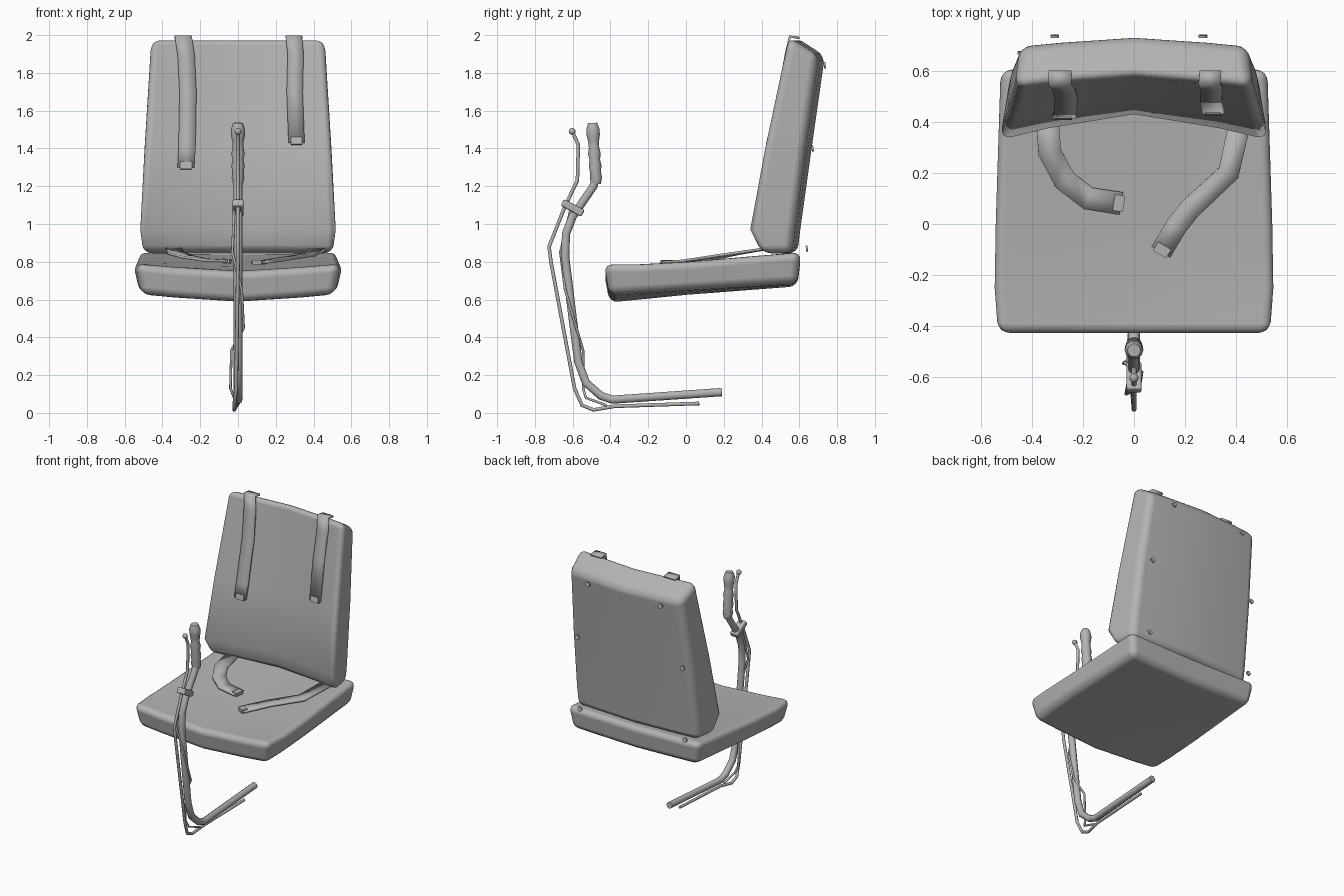
import bpy, bmesh, math
from mathutils import Vector

if "Cube" in bpy.data.objects:
    bpy.data.objects.remove(bpy.data.objects["Cube"], do_unlink=True)

grey = bpy.data.materials.new("plain_grey")
grey.use_nodes = True
tone = (0.45, 0.45, 0.45, 1)
grey.diffuse_color = tone
grey.node_tree.nodes["Principled BSDF"].inputs["Base Color"].default_value = tone


def add_object(name, data):
    obj = bpy.data.objects.new(name, data)
    bpy.context.scene.collection.objects.link(obj)
    data.materials.append(grey)
    return obj


def add_mesh(name, bm, smooth=True):
    bmesh.ops.recalc_face_normals(bm, faces=bm.faces[:])
    mesh = bpy.data.meshes.new(name)
    for face in bm.faces:
        face.smooth = smooth
    bm.to_mesh(mesh)
    bm.free()
    return add_object(name, mesh)


def add_bevel(obj, width, segments):
    mod = obj.modifiers.new("rounded_edges", "BEVEL")
    mod.width = width
    mod.segments = segments
    mod.limit_method = "ANGLE"
    mod.angle_limit = math.radians(37)
    mod.harden_normals = True


def cushion(name, rows, dip_axis, round_width):
    """Padded block; each row has two faces of (half width, y, z, centre dip)."""
    columns = [(-1, 0), (-0.64, 0.45), (0, 1), (0.64, 0.45), (1, 0)]
    axis = Vector(dip_axis)
    bm = bmesh.new()
    grid = [[[bm.verts.new(Vector((u * hw, y, z)) + axis * dip * d)
              for u, d in columns] for hw, y, z, dip in row] for row in rows]
    last = len(columns) - 1
    for r in range(len(rows) - 1):
        near, far = grid[r], grid[r + 1]
        for side in (0, 1):
            for c in range(last):
                bm.faces.new((near[side][c], near[side][c + 1],
                              far[side][c + 1], far[side][c]))
        for c in (0, last):
            bm.faces.new((near[0][c], near[1][c], far[1][c], far[0][c]))
    for row in (grid[0], grid[-1]):
        for c in range(last):
            bm.faces.new((row[0][c], row[0][c + 1], row[1][c + 1], row[1][c]))
    add_bevel(add_mesh(name, bm), round_width, 4)


def strap(name, points, width, side=None):
    """Thin webbing along a path, with a small buckle at its end."""
    pts = [Vector(p) for p in points]
    bm = bmesh.new()
    pairs = []
    for i, p in enumerate(pts):
        along = (pts[min(i + 1, len(pts) - 1)] - pts[max(i - 1, 0)]).normalized()
        across = side or along.cross(Vector((0, 0, 1))).normalized()
        pairs.append([bm.verts.new(p + across * s * width / 2) for s in (-1, 1)])
    for a, b in zip(pairs, pairs[1:]):
        bm.faces.new((a[0], a[1], b[1], b[0]))
    web = add_mesh(name, bm)
    mod = web.modifiers.new("thickness", "SOLIDIFY")
    mod.thickness = 0.014
    mod.offset = 0

    # buckle aligned with the last stretch of webbing
    along = (pts[-1] - pts[-2]).normalized()
    up = across.cross(along).normalized()
    bm = bmesh.new()
    bmesh.ops.create_cube(bm, size=1)
    for v in bm.verts:
        x, y, z = v.co
        v.co = (pts[-1] - along * 0.01 + across * x * width * 0.7
                + along * y * 0.04 + up * z * 0.024)
    add_mesh(name + "_buckle", bm, False)


def tube(name, points, radius):
    """Round bar; a fourth number on a point scales its thickness."""
    data = bpy.data.curves.new(name, "CURVE")
    data.dimensions = "3D"
    data.bevel_depth = radius
    data.bevel_resolution = 3
    data.use_fill_caps = True
    spline = data.splines.new("POLY")
    spline.points.add(len(points) - 1)
    for target, p in zip(spline.points, points):
        target.co = (p[0], p[1], p[2], 1)
        target.radius = p[3] if len(p) > 3 else 1
    add_object(name, data)


# seat cushion: top face then bottom face, front to back
cushion("seat_cushion", [
    ((0.54, -0.435, 0.79, 0.04), (0.51, -0.405, 0.625, 0.04)),
    ((0.555, -0.25, 0.79, 0.035), (0.52, -0.25, 0.635, 0.035)),
    ((0.55, 0, 0.802, 0.025), (0.52, 0, 0.65, 0.025)),
    ((0.53, 0.61, 0.852, 0.01), (0.50, 0.59, 0.685, 0.015)),
], (0, 0, -1), 0.045)

# backrest: front face then rear face, bottom to top
cushion("backrest", [
    ((0.51, 0.40, 0.845, 0.05), (0.48, 0.56, 0.845, 0.03)),
    ((0.525, 0.33, 0.97, 0.1), (0.485, 0.575, 0.97, 0.03)),
    ((0.50, 0.41, 1.4, 0.085), (0.475, 0.63, 1.4, 0.035)),
    ((0.465, 0.54, 1.99, 0.04), (0.445, 0.70, 1.89, 0.035)),
], (0, 1, 0), 0.045)

# shoulder straps hanging over the backrest
across = Vector((1, 0, 0))
strap("shoulder_strap_right", [
    (-0.29, 0.60, 1.985), (-0.29, 0.55, 1.993), (-0.275, 0.53, 1.9),
    (-0.265, 0.495, 1.7), (-0.27, 0.437, 1.4), (-0.275, 0.42, 1.3)], 0.09, across)
strap("shoulder_strap_left", [
    (0.30, 0.60, 1.985), (0.295, 0.55, 1.993), (0.305, 0.53, 1.9),
    (0.30, 0.495, 1.7), (0.31, 0.437, 1.43)], 0.085, across)

# lap straps lying on the seat
strap("lap_strap_right", [
    (-0.34, 0.42, 0.868), (-0.33, 0.28, 0.845), (-0.27, 0.17, 0.826),
    (-0.18, 0.10, 0.81), (-0.05, 0.08, 0.803)], 0.09)
strap("lap_strap_left", [
    (0.42, 0.42, 0.868), (0.37, 0.20, 0.835), (0.22, 0.06, 0.812),
    (0.165, -0.01, 0.803), (0.105, -0.11, 0.797)], 0.085)

# control stick with its finger grip
tube("control_stick", [
    (0, 0.19, 0.11), (0, -0.39, 0.07), (0, -0.45, 0.09), (0, -0.53, 0.16),
    (0, -0.57, 0.27), (0, -0.6, 0.5), (0, -0.64, 0.83), (0, -0.635, 0.95),
    (0, -0.6, 1.04), (0, -0.49, 1.2), (0, -0.48, 1.25)], 0.023)
bumps = [0.8, 1.05, 0.95, 1.1, 0.92, 1.1, 0.9, 0.95, 1.15, 1.15, 0.8]
tube("stick_grip", [(0, -0.475 - 0.002 * i, 1.21 + 0.0325 * i, s)
                    for i, s in enumerate(bumps)], 0.032)

# brake lever rod and its knob
tube("brake_rod", [
    (0, -0.60, 1.485), (0, -0.57, 1.42), (0, -0.575, 1.23), (0, -0.6, 1.18),
    (0, -0.65, 1.07), (0, -0.725, 0.88), (0, -0.715, 0.8), (-0.01, -0.59, 0.13),
    (-0.02, -0.55, 0.04), (-0.02, -0.49, 0.016), (-0.01, -0.38, 0.035),
    (0, 0.07, 0.05)], 0.01)
bm = bmesh.new()
bmesh.ops.create_uvsphere(bm, u_segments=12, v_segments=8, radius=0.018)
add_mesh("brake_knob", bm).location = (0, -0.603, 1.49)

# slim cable beside the stick
tube("stick_cable", [
    (-0.02, -0.61, 1.08), (-0.03, -0.665, 0.85), (0.02, -0.64, 0.65),
    (0.03, -0.58, 0.45), (-0.035, -0.545, 0.33), (-0.04, -0.545, 0.13),
    (-0.02, -0.53, 0.08), (-0.01, -0.42, 0.04)], 0.007)

# clamp holding rod and stick together
bm = bmesh.new()
bmesh.ops.create_cube(bm, size=1)
bmesh.ops.scale(bm, verts=bm.verts[:], vec=(0.06, 0.125, 0.04))
clamp = add_mesh("stick_clamp", bm)
clamp.location = (0, -0.6, 1.085)
clamp.rotation_euler.x = math.radians(-29)
add_bevel(clamp, 0.01, 2)

# mounting studs behind the backrest
for level, y, z, spread in (("upper", 0.735, 1.84, 0.29),
                            ("middle", 0.67, 1.4, 0.42),
                            ("lower", 0.64, 0.87, 0.42)):
    for label, sign in (("left", 1), ("right", -1)):
        bm = bmesh.new()
        bmesh.ops.create_cone(bm, cap_ends=True, segments=12, radius1=0.017,
                              radius2=0.017, depth=0.01)
        stud = add_mesh(f"{level}_stud_{label}", bm, False)
        stud.location = (sign * spread - 0.02, y, z)
        stud.rotation_euler.x = math.radians(98)
